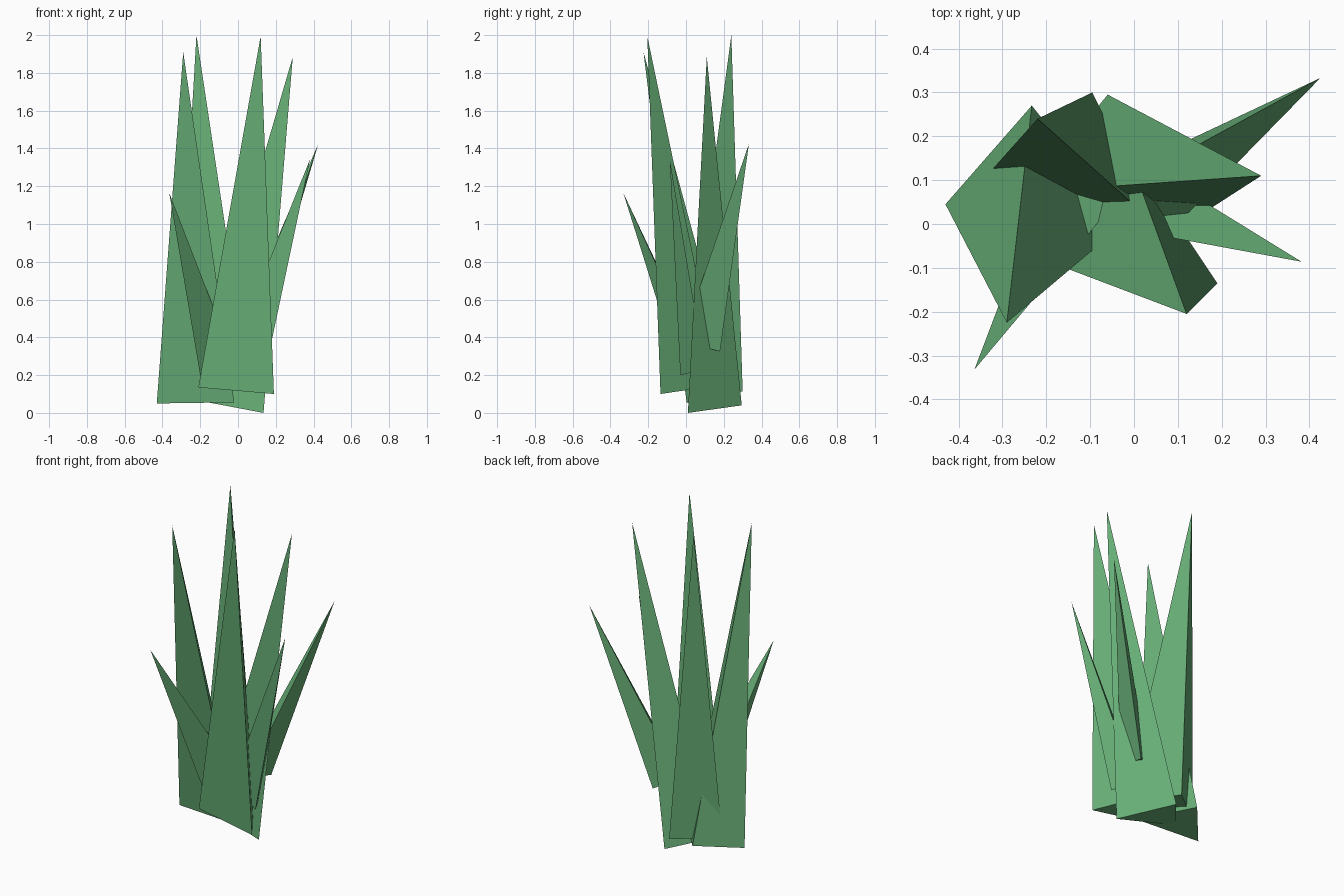
import bpy, bmesh

if "Cube" in bpy.data.objects:
    bpy.data.objects.remove(bpy.data.objects["Cube"])

green = bpy.data.materials.new("leaf_green")
green.diffuse_color = (0.135, 0.42, 0.18, 1)
green.use_nodes = True
green.node_tree.nodes["Principled BSDF"].inputs["Base Color"].default_value = green.diffuse_color


def blade(name, tip, base):
    """Three-sided spike: a triangular base joined to a sharp tip."""
    bm = bmesh.new()
    top = bm.verts.new(tip)
    ring = [bm.verts.new(p) for p in base]
    bm.faces.new(ring)
    for i in range(3):
        bm.faces.new((ring[i], ring[(i + 1) % 3], top))
    bmesh.ops.recalc_face_normals(bm, faces=bm.faces)
    mesh = bpy.data.meshes.new(name)
    bm.to_mesh(mesh)
    bm.free()
    mesh.materials.append(green)
    bpy.context.collection.objects.link(bpy.data.objects.new(name, mesh))


# Four tall blades
blade("tall_blade_left", (-.29, -.225, 1.91),
      [(-.43, .045, .05), (-.233, .27, .096), (-.02, .003, .056)])
blade("tall_blade_back", (-.22, .24, 2.0),
      [(-.33, .117, .111), (-.095, .30, .113), (.06, -.01, .136)])
blade("tall_blade_front", (.12, -.205, 1.995),
      [(.19, -.135, .10), (-.21, -.08, .135), (-.02, .18, .147)])
blade("tall_blade_right", (.29, .11, 1.885),
      [(.135, .01, 0), (-.06, .295, .04), (-.24, .073, .071)])

# Three short outer blades
blade("short_blade_back_right", (.425, .333, 1.424),
      [(.10, .18, .325), (.075, -.025, .38), (-.025, .087, .386)])
blade("short_blade_front_left", (-.364, -.332, 1.165),
      [(-.20, -.03, .20), (-.026, .07, .29), (-.20, .10, .25)])
blade("short_blade_right", (.382, -.086, 1.345),
      [(.14, -.03, .20), (.08, .10, .23), (-.03, -.01, .32)])
